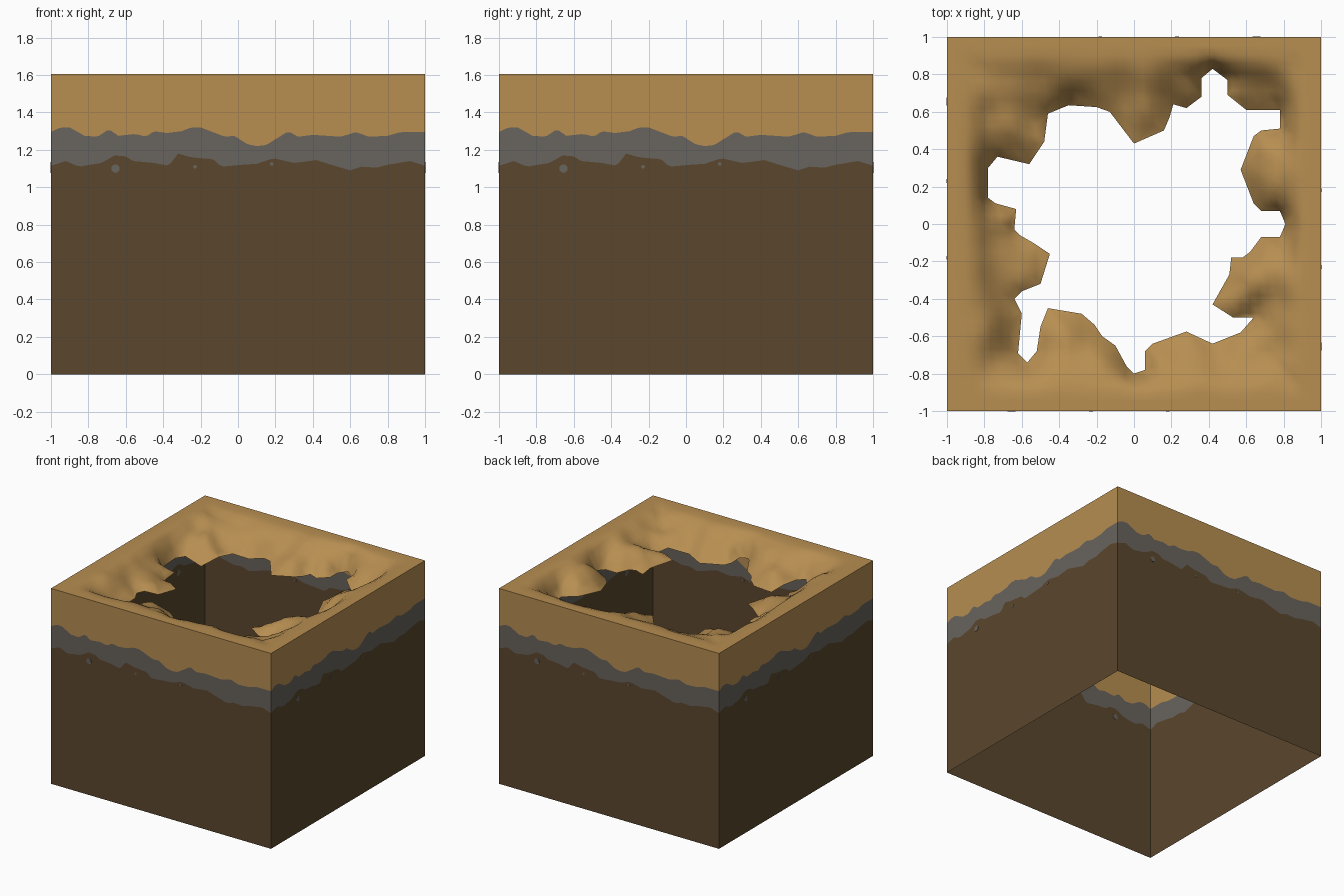
import bpy, bmesh, math
from mathutils import Vector, Matrix, noise
from mathutils.geometry import delaunay_2d_cdt, intersect_point_line

if "Cube" in bpy.data.objects:
    bpy.data.objects.remove(bpy.data.objects["Cube"])

TOP = 1.605

def material(name, srgb):
    m = bpy.data.materials.new(name)
    m.diffuse_color = [((c / 255 + 0.055) / 1.055) ** 2.4 for c in srgb] + [1]
    m.use_nodes = True
    m.node_tree.nodes["Principled BSDF"].inputs["Base Color"].default_value = m.diffuse_color
    return m

MATS = [material("dark_earth", (91, 71, 45)), material("grey_stone", (104, 99, 93)),
        material("tan_sand", (183, 142, 81))]

def finish(bm, name):
    me = bpy.data.meshes.new(name)
    bm.to_mesh(me)
    bm.free()
    for m in MATS:
        me.materials.append(m)
    ob = bpy.data.objects.new(name, me)
    bpy.context.collection.objects.link(ob)
    return ob

def lerp(table, u):
    for (a, p), (b, q) in zip(table, table[1:]):
        if u <= b:
            return p + (q - p) * (u - a) / (b - a)
    return table[-1][1]

# wavy borders between the strata, along one wall
UPPER = [(-1, 1.295), (-.95, 1.32), (-.9, 1.32), (-.82, 1.275), (-.75, 1.27), (-.69, 1.31),
         (-.64, 1.275), (-.55, 1.285), (-.49, 1.27), (-.45, 1.3), (-.38, 1.29), (-.3, 1.3),
         (-.25, 1.32), (-.2, 1.32), (-.07, 1.27), (-.02, 1.275), (.05, 1.23), (.1, 1.22),
         (.15, 1.225), (.27, 1.3), (.32, 1.27), (.4, 1.28), (.55, 1.27), (.63, 1.295),
         (.7, 1.27), (.8, 1.275), (.87, 1.295), (1, 1.295)]
LOWER = [(-1, 1.115), (-.92, 1.14), (-.85, 1.11), (-.73, 1.13), (-.66, 1.17), (-.6, 1.165),
         (-.56, 1.14), (-.45, 1.13), (-.37, 1.115), (-.32, 1.18), (-.25, 1.16), (-.13, 1.15),
         (-.09, 1.11), (.02, 1.12), (.1, 1.125), (.19, 1.155), (.3, 1.13), (.42, 1.145),
         (.5, 1.12), (.6, 1.09), (.66, 1.11), (.74, 1.105), (.8, 1.12), (.92, 1.14), (1, 1.115)]

# four thin outer walls, split into coloured layers
bm = bmesh.new()
N = 100
for k in range(4):
    rot = Matrix.Rotation(k * math.pi / 2, 3, 'Z')
    cols = []
    for i in range(N + 1):
        u = -1 + 2 * i / N
        cols.append([bm.verts.new(rot @ Vector((u, -1, z)))
                     for z in (0, lerp(LOWER, u), lerp(UPPER, u), TOP)])
    for a, b in zip(cols, cols[1:]):
        for j in range(3):
            bm.faces.new((a[j], b[j], b[j + 1], a[j + 1])).material_index = j
bmesh.ops.remove_doubles(bm, verts=bm.verts, dist=0.0005)
finish(bm, "strata_walls")

# small stones set in the earth, thin plates on each wall
bm = bmesh.new()
for k in range(4):
    rot = Matrix.Rotation(k * math.pi / 2, 4, 'Z')
    for u, z, r in ((-.655, 1.1, .023), (-.23, 1.11, .01), (.18, 1.125, .01)):
        mat = rot @ Matrix.Translation((u, -1, z)) @ Matrix.Rotation(math.pi / 2, 4, 'X')
        bmesh.ops.create_cone(bm, cap_ends=True, segments=10, radius1=r, radius2=r,
                              depth=0.004, matrix=mat)
for f in bm.faces:
    f.material_index = 1
finish(bm, "embedded_stones")

# jagged outline of the hole
RIM = [(.64, .61), (.78, .61), (.78, .51), (.68, .5), (.64, .47), (.57, .29), (.64, .11),
       (.68, .07), (.78, .07), (.81, 0), (.78, -.07), (.68, -.07), (.62, -.15),
       (.58, -.18), (.52, -.18), (.51, -.27), (.42, -.43), (.53, -.5), (.64, -.5), (.57, -.58),
       (.42, -.64), (.28, -.575), (.1, -.64), (.06, -.68), (.06, -.78), (0, -.8), (-.04, -.76),
       (-.1, -.65), (-.17, -.6), (-.21, -.54), (-.28, -.48), (-.46, -.45), (-.5, -.55),
       (-.52, -.68), (-.57, -.74), (-.62, -.69), (-.6, -.48), (-.64, -.4), (-.6, -.36),
       (-.5, -.32), (-.45, -.16), (-.54, -.1), (-.61, -.06), (-.64, -.03), (-.63, .08),
       (-.74, .11), (-.78, .14), (-.78, .3), (-.73, .36), (-.56, .32), (-.48, .44),
       (-.46, .59), (-.35, .635), (-.2, .625), (-.13, .6), (0, .43), (.16, .5), (.19, .57),
       (.21, .64), (.28, .62), (.36, .68), (.36, .78), (.42, .83), (.5, .77), (.5, .69), (.6, .61)]
RIM = [Vector(p) for p in RIM]
EDGES = list(zip(RIM, RIM[1:] + RIM[:1]))

def in_hole(p):
    hit = False
    for a, b in EDGES:
        if (a.y > p.y) != (b.y > p.y) and p.x < a.x + (p.y - a.y) * (b.x - a.x) / (b.y - a.y):
            hit = not hit
    return hit

def rim_distance(p):
    best = 9
    for a, b in EDGES:
        t = min(1, max(0, (p - a).dot(b - a) / (b - a).length_squared))
        best = min(best, (p - a.lerp(b, t)).length)
    return best

def ground_height(p):
    inset = max(0, 0.88 - max(abs(p.x), abs(p.y)))
    if inset == 0:
        return TOP
    t = inset / (inset + rim_distance(p))
    bump = noise.noise(Vector((p.x * 6, p.y * 6, 3.7))) * 0.05 * min(1, inset / 0.1)
    return min(TOP, TOP - 0.17 * t ** 1.4 + bump - 0.012 * min(1, inset / 0.1))

# sagging ground crust around the hole
G = 42
pts = list(RIM)
for i in range(G + 1):
    for j in range(G + 1):
        p = Vector((-1 + 2 * i / G, -1 + 2 * j / G))
        if not in_hole(p) and rim_distance(p) > 0.015:
            pts.append(p)
n = len(RIM)
verts, _, faces, *_ = delaunay_2d_cdt(pts, [(i, (i + 1) % n) for i in range(n)], [], 0, 1e-5)
bm = bmesh.new()
bv = [bm.verts.new((p.x, p.y, ground_height(p))) for p in verts]
for f in faces:
    if not in_hole(sum((verts[i] for i in f), Vector((0, 0))) / len(f)):
        face = bm.faces.new([bv[i] for i in f])
        face.material_index = 2
        face.smooth = True
        face.normal_update()
        if face.normal.z < 0:
            face.normal_flip()
finish(bm, "ground_crust")
